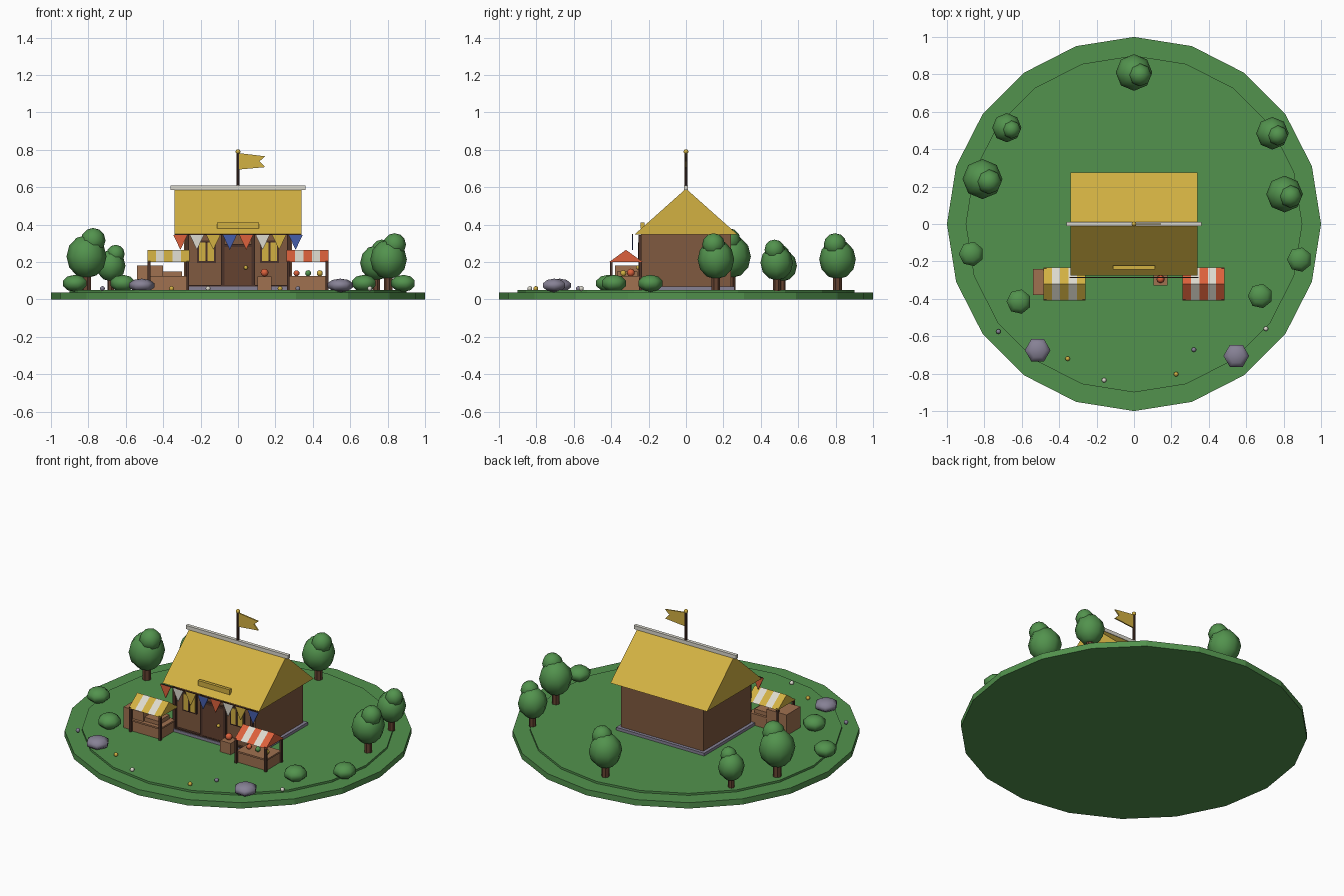
import bpy, bmesh, math
from mathutils import Matrix, Vector

cube = bpy.data.objects.get("Cube")
if cube:
    bpy.data.objects.remove(cube, do_unlink=True)


def material(name, r, g, b):
    m = bpy.data.materials.new(name)
    m.use_nodes = True
    colour = (r, g, b, 1)
    m.diffuse_color = colour
    m.node_tree.nodes["Principled BSDF"].inputs["Base Color"].default_value = colour
    return m


green = material("leaf green", .085, .29, .075)
yellow = material("straw yellow", .65, .44, .055)
wall_brown = material("wall brown", .215, .1, .05)
door_brown = material("door brown", .13, .055, .03)
crate_brown = material("crate brown", .35, .165, .08)
dark_brown = material("dark timber", .07, .032, .022)
white = material("cream white", .72, .7, .62)
red = material("red", .72, .12, .045)
blue = material("blue", .06, .11, .4)
stone = material("stone grey", .24, .22, .3)
GROUND = .05


def finish(name, bm, mat, smooth=False):
    bmesh.ops.recalc_face_normals(bm, faces=bm.faces)
    mesh = bpy.data.meshes.new(name)
    bm.to_mesh(mesh)
    bm.free()
    mesh.materials.append(mat)
    for p in mesh.polygons:
        p.use_smooth = smooth
    ob = bpy.data.objects.new(name, mesh)
    bpy.context.collection.objects.link(ob)
    return ob


def box(name, mat, x, y, z):
    """Box between pairs of limits on each axis."""
    bm = bmesh.new()
    lims = (x, y, z)
    size = [b - a for a, b in lims]
    mid = Vector([(a + b) / 2 for a, b in lims])
    bmesh.ops.create_cube(bm, size=1, matrix=Matrix.Translation(mid) @ Matrix.Diagonal((*size, 1)))
    return finish(name, bm, mat)


def extrude(name, mat, points, move):
    """Flat outline pushed along a vector."""
    bm = bmesh.new()
    face = bm.faces.new([bm.verts.new(p) for p in points])
    new = bmesh.ops.extrude_face_region(bm, geom=[face], use_keep_orig=True)["geom"]
    bmesh.ops.translate(bm, vec=move, verts=[v for v in new if isinstance(v, bmesh.types.BMVert)])
    return finish(name, bm, mat)


def gable(name, mat, x0, x1, y0, y1, z0, z1):
    outline = [(x0, y0, z0), (x0, y1, z0), (x0, (y0 + y1) / 2, z1)]
    return extrude(name, mat, outline, (x1 - x0, 0, 0))


def ball(name, mat, centre, radius, squash=1, sides=8, rings=6):
    bm = bmesh.new()
    place = (Matrix.Translation(centre) @ Matrix.Diagonal((1, 1, squash, 1))
             @ Matrix.Rotation(math.pi / 2, 4, "Z"))
    bmesh.ops.create_uvsphere(bm, u_segments=sides, v_segments=rings, radius=radius, matrix=place)
    return finish(name, bm, mat, True)


def cylinder(name, mat, x, y, z0, z1, radius, sides=8):
    bm = bmesh.new()
    place = Matrix.Translation((x, y, (z0 + z1) / 2)) @ Matrix.Rotation(math.pi / 2, 4, "Z")
    bmesh.ops.create_cone(bm, cap_ends=True, segments=sides, radius1=radius, radius2=radius,
                          depth=z1 - z0, matrix=place)
    return finish(name, bm, mat)


# Ground discs
cylinder("ground_base", green, 0, 0, 0, .037, 1, 20)
cylinder("ground_top", green, 0, 0, .03, GROUND, .9, 20)

# House body and roof
box("plinth", stone, (-.31, .31), (-.26, .26), (.045, .068))
box("walls", wall_brown, (-.29, .29), (-.24, .24), (.06, .35))
gable("roof", yellow, -.34, .34, -.275, .275, .347, .592)
box("ridge_beam", white, (-.36, .36), (-.011, .011), (.585, .608))
box("roof_sign", yellow, (-.112, .112), (-.243, -.223), (.38, .412))

# Front wall: door, windows and timbers
box("door", door_brown, (-.072, .072), (-.252, -.235), (.068, .28))
ball("door_knob", yellow, (.042, -.257, .17), .011)
box("door_lintel", dark_brown, (-.09, .09), (-.255, -.235), (.28, .297))
box("sill_beam", dark_brown, (-.265, .265), (-.255, -.235), (.068, .076))
for side, s in (("left", 1), ("right", -1)):
    for part, cx in (("door_post", .081), ("corner_post", .272)):
        box(f"{side}_{part}", dark_brown, (s * cx - .009, s * cx + .009), (-.255, -.235), (.068, .345))
    wx = s * .168
    box(f"{side}_window_frame", dark_brown, (wx - .05, wx + .05), (-.247, -.235), (.195, .315))
    box(f"{side}_window", yellow, (wx - .04, wx + .04), (-.252, -.24), (.205, .305))
    box(f"{side}_window_bar", dark_brown, (wx - .005, wx + .005), (-.256, -.24), (.205, .305))

# Bunting under the front eave
box("bunting_string", dark_brown, (-.34, .34), (-.29, -.284), (.343, .349))
for i in range(8):
    px = -.308 + i * .088
    extrude(f"pennant_{i + 1}", (red, white, yellow, blue)[i % 4],
            [(px - .038, -.29, .345), (px + .038, -.29, .345), (px, -.29, .265)], (0, .006, 0))

# Flagpole and swallowtail flag
cylinder("flagpole", dark_brown, 0, 0, .6, .79, .008)
ball("pole_finial", yellow, (0, 0, .79), .013)
flag = [(.004, .782), (.145, .765), (.115, .738), (.145, .707), (.004, .694)]
extrude("flag", yellow, [(x, -.004, z) for x, z in flag], (0, .008, 0))

# Market stalls with striped awnings
for name, s, cloth in (("left_stall", 1, red), ("right_stall", -1, yellow)):
    cx = s * .372
    for i in range(5):
        x0 = cx - .112 + i * .0448
        gable(f"{name}_awning_stripe_{i + 1}", white if i % 2 else cloth,
              x0, x0 + .0448, -.41, -.232, .2, .265)
    for dx in (-.104, .104):
        for y in (-.4, -.243):
            box(f"{name}_post", dark_brown, (cx + dx - .007, cx + dx + .007),
                (y - .007, y + .007), (GROUND, .205))
    box(f"{name}_counter", crate_brown, (cx - .1, cx + .1), (-.39, -.25), (GROUND, .115))
    box(f"{name}_counter_top", crate_brown, (cx - .106, cx + .106), (-.397, -.245), (.115, .125))

# Goods
for i, mat in enumerate((red, green, yellow)):
    ball(f"stall_fruit_{i + 1}", mat, (.313 + i * .062, -.335, .14), .016)
box("tall_crate", crate_brown, (-.54, -.4), (-.38, -.24), (GROUND, .182))
box("low_crate", crate_brown, (-.4, -.3), (-.37, -.26), (GROUND, .15))
box("fruit_crate", crate_brown, (.105, .18), (-.33, -.258), (GROUND, .122))
ball("crate_fruit", red, (.142, -.295, .143), .021)

# Trees: position and crown radius
trees = [(-.81, .24, .107), (-.68, .515, .078), (0, .81, .098), (.74, .485, .087), (.805, .16, .098)]
for x, y, r in trees:
    cylinder("tree_trunk", door_brown, x, y, .045, GROUND + r, r * .24, 7)
    ball("tree_crown", green, (x, y, GROUND + 1.67 * r), r, 1.08)
    ball("tree_crown_top", green, (x + .33 * r, y - .13 * r, GROUND + 2.48 * r), .62 * r)

# Bushes, boulders and pebbles
for x, y in ((-.87, -.16), (-.615, -.415), (.885, -.19), (.675, -.385)):
    ball("bush", green, (x, y, .086), .07, .65, 7, 5)
for x, y in ((-.515, -.675), (.547, -.705)):
    ball("boulder", stone, (x, y, .075), .072, .5, 6, 5)
pebbles = [(-.725, -.575, stone), (-.355, -.72, yellow), (-.16, -.835, white),
           (.225, -.803, yellow), (.32, -.672, stone), (.705, -.56, white)]
for x, y, mat in pebbles:
    ball("pebble", mat, (x, y, .058), .013)
